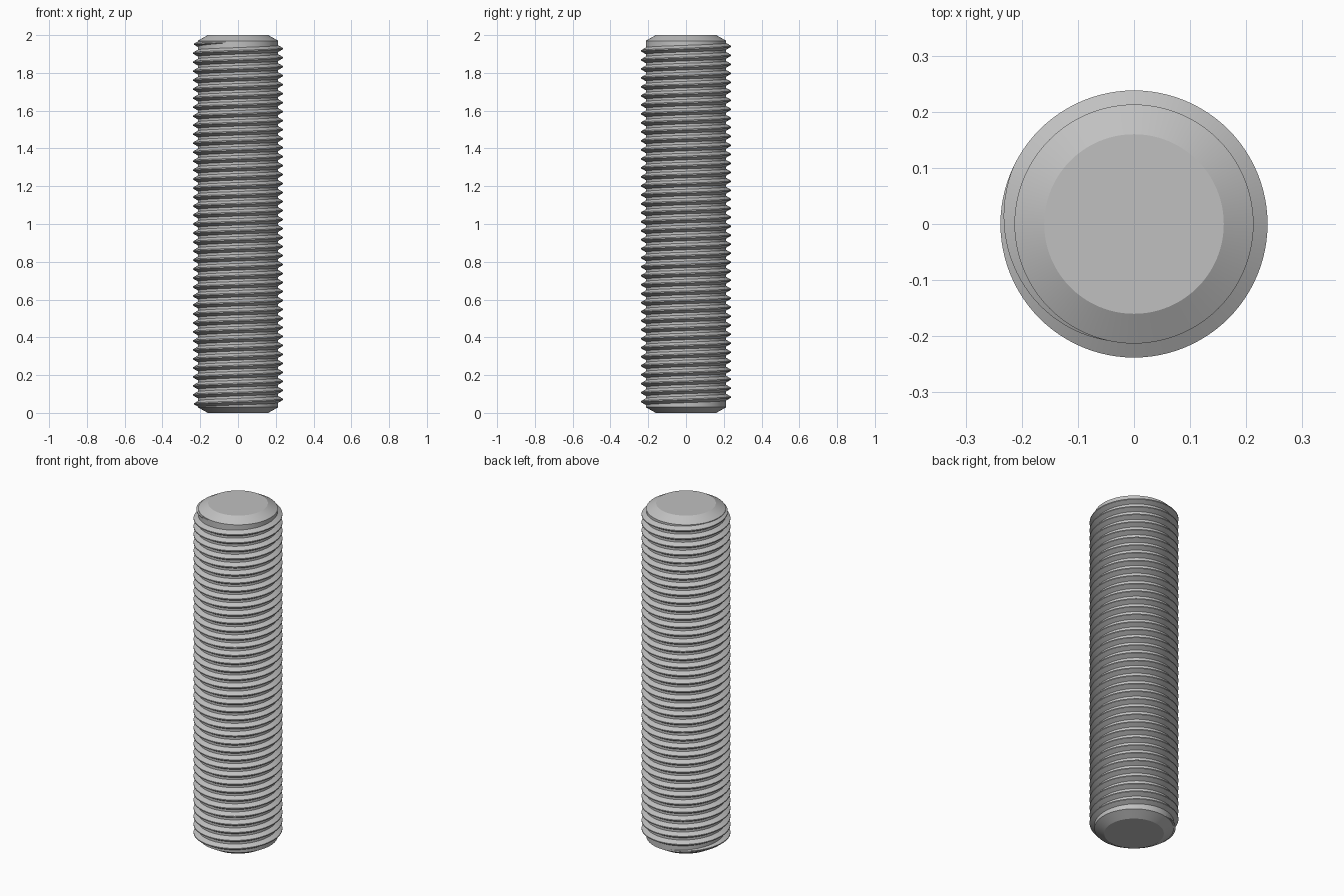
import bpy
import bmesh
import math

cube = bpy.data.objects.get("Cube")
if cube:
    bpy.data.objects.remove(cube, do_unlink=True)

SEGMENTS = 96            # sides per turn
HEIGHT = 2.0
CORE_R = 0.213
CREST_R = 0.238
FLAT_R = 0.16            # flat end discs
CHAMFER = 0.03
PITCH = 2 / 42
TURNS = 40.5
START_ANGLE = math.pi / 2
CREST_HALF = PITCH / 16
RUNOUT = 0.32            # turns over which the thread fades

steel = bpy.data.materials.new("grey_steel")
steel.use_nodes = True
colour = (0.53, 0.53, 0.53, 1)
steel.diffuse_color = colour
steel.node_tree.nodes["Principled BSDF"].inputs["Base Color"].default_value = colour


def finish(name, bm):
    bmesh.ops.recalc_face_normals(bm, faces=bm.faces)
    mesh = bpy.data.meshes.new(name)
    bm.to_mesh(mesh)
    bm.free()
    mesh.materials.append(steel)
    obj = bpy.data.objects.new(name, mesh)
    bpy.context.collection.objects.link(obj)
    bpy.ops.object.select_all(action="DESELECT")
    obj.select_set(True)
    bpy.context.view_layer.objects.active = obj
    bpy.ops.object.shade_smooth_by_angle(angle=math.radians(25))


def polar(r, angle, z):
    return (r * math.cos(angle), r * math.sin(angle), z)


# Rod core with chamfered ends
bm = bmesh.new()
rings = []
for r, z in [(FLAT_R, 0), (CORE_R, CHAMFER),
             (CORE_R, HEIGHT - CHAMFER), (FLAT_R, HEIGHT)]:
    rings.append([bm.verts.new(polar(r, math.tau * i / SEGMENTS, z))
                  for i in range(SEGMENTS)])
for low, high in zip(rings, rings[1:]):
    for i in range(SEGMENTS):
        j = (i + 1) % SEGMENTS
        bm.faces.new((low[i], low[j], high[j], high[i]))
bm.faces.new(rings[0])
bm.faces.new(rings[-1])
finish("rod_core", bm)

# Right-handed helical thread that fades into the core at both ends
bm = bmesh.new()
steps = int(TURNS * SEGMENTS)
z_start = (HEIGHT - TURNS * PITCH) / 2
base_r = CORE_R - 0.003
sections = []
for i in range(steps + 1):
    turn = i / SEGMENTS
    fade = min(1, turn / RUNOUT, (TURNS - turn) / RUNOUT)
    angle = START_ANGLE + math.tau * turn
    z = z_start + PITCH * turn
    tip_r = base_r + (CREST_R - base_r) * max(fade, 0.02)
    base_half = CREST_HALF + (tip_r - base_r) * math.tan(math.radians(30))
    profile = [(base_r, -base_half), (tip_r, -CREST_HALF),
               (tip_r, CREST_HALF), (base_r, base_half)]
    sections.append([bm.verts.new(polar(r, angle, z + dz)) for r, dz in profile])
for a, b in zip(sections, sections[1:]):
    for k in range(4):
        n = (k + 1) % 4
        bm.faces.new((a[k], b[k], b[n], a[n]))
bm.faces.new(sections[0])
bm.faces.new(sections[-1])
finish("screw_thread", bm)
